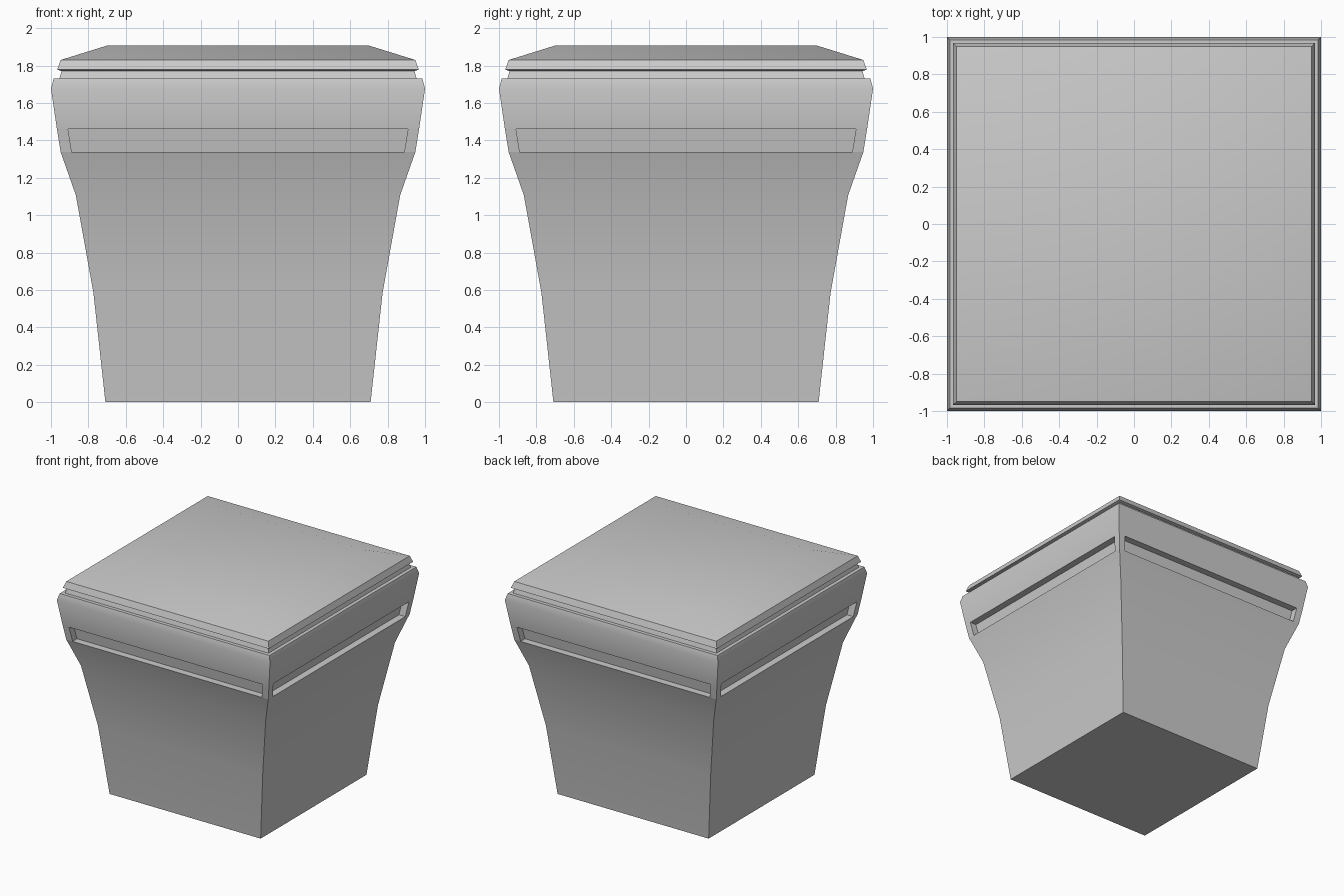
import bpy, bmesh

if "Cube" in bpy.data.objects:
    bpy.data.objects.remove(bpy.data.objects["Cube"])


def square_loft(name, profile, slot_band=None):
    """Stack square rings (half width, height) into a closed solid."""
    bm = bmesh.new()
    rings = [[bm.verts.new((sx * r, sy * r, z))
              for sx, sy in ((-1, -1), (1, -1), (1, 1), (-1, 1))]
             for r, z in profile]
    bm.faces.new(rings[0][::-1])
    bm.faces.new(rings[-1])
    band = []
    for i, (low, high) in enumerate(zip(rings, rings[1:])):
        for k in range(4):
            n = (k + 1) % 4
            f = bm.faces.new((low[k], low[n], high[n], high[k]))
            if i == slot_band:
                band.append(f)
    # Long recessed slot on every side of the chosen band
    if band:
        bmesh.ops.inset_individual(bm, faces=band, thickness=0.025, use_even_offset=True)
        for f in band:
            inward = -f.normal.copy()
            inward.z = 0
            new = bmesh.ops.extrude_discrete_faces(bm, faces=[f])["faces"]
            bmesh.ops.translate(bm, verts=new[0].verts[:], vec=inward * 0.06)
    mesh = bpy.data.meshes.new(name)
    bm.normal_update()
    bm.to_mesh(mesh)
    bm.free()
    obj = bpy.data.objects.new(name, mesh)
    bpy.context.collection.objects.link(obj)
    bpy.ops.object.select_all(action='DESELECT')
    obj.select_set(True)
    bpy.context.view_layer.objects.active = obj
    bpy.ops.object.shade_smooth_by_angle(angle=0.56)
    return obj


# Flared body with handle slots under the rim
square_loft("bin_body", [(0.709, 0), (0.773, 0.585), (0.867, 1.107), (0.948, 1.337),
                         (0.968, 1.46), (1.0, 1.677), (0.985, 1.732)], slot_band=3)

# Recessed neck between body and lid
square_loft("lid_neck", [(0.955, 1.73), (0.943, 1.772)])

# Lid with a bevelled lip and a shallow raised top
square_loft("lid", [(0.943, 1.77), (0.967, 1.778), (0.948, 1.83), (0.70, 1.907)])
